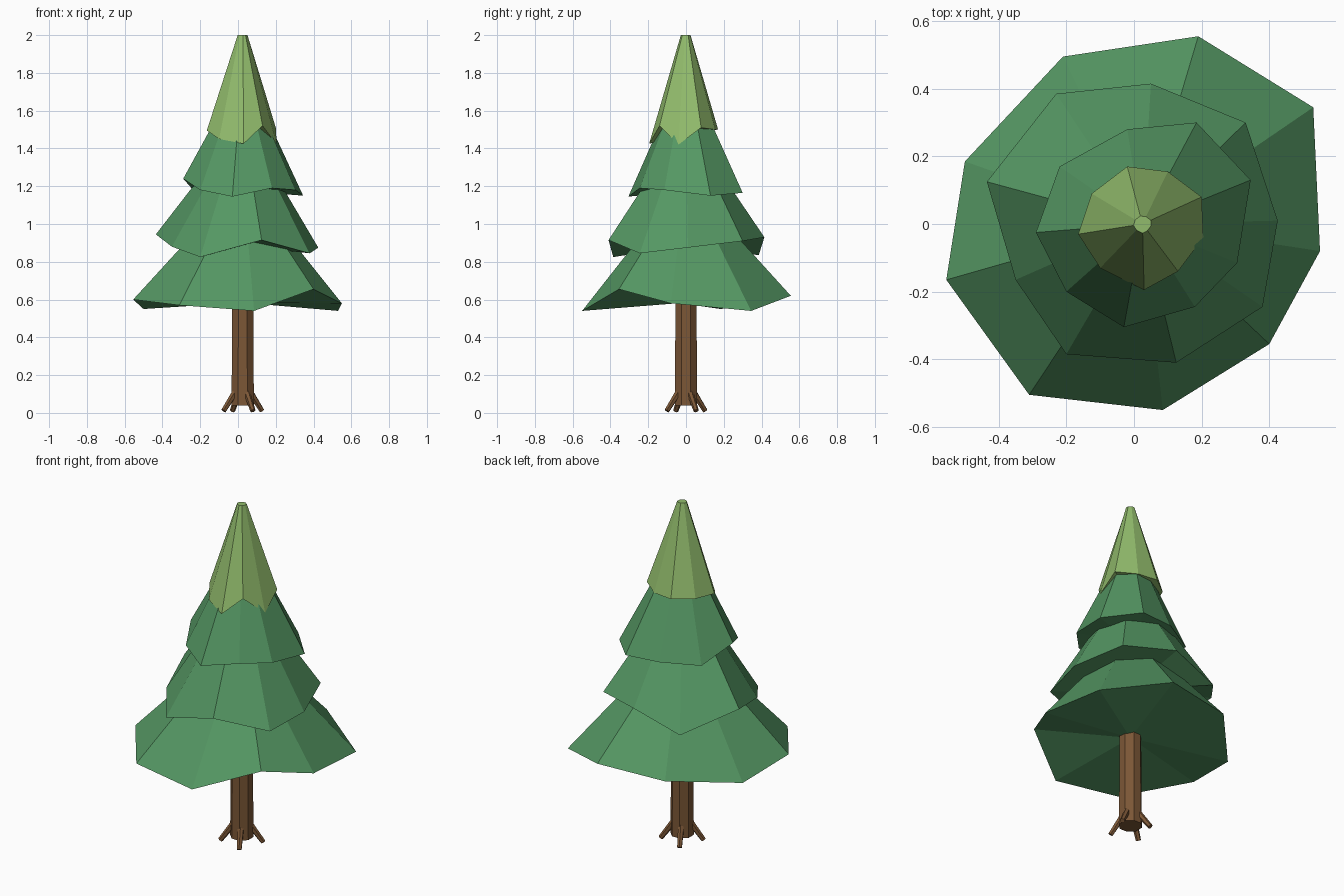
import bpy
import bmesh
from math import cos, sin, radians
from mathutils import Vector

old = bpy.data.objects.get("Cube")
if old:
    bpy.data.objects.remove(old, do_unlink=True)


def make_material(name, color):
    mat = bpy.data.materials.new(name)
    mat.use_nodes = True
    mat.diffuse_color = (*color, 1)
    mat.node_tree.nodes["Principled BSDF"].inputs["Base Color"].default_value = (*color, 1)
    return mat


pine_green = make_material("pine green", (0.09, 0.31, 0.125))
fresh_green = make_material("fresh green", (0.285, 0.5, 0.15))
bark_brown = make_material("bark brown", (0.2, 0.095, 0.037))

AXIS = Vector((0.025, 0, 0))


def add_object(name, bm, mat):
    bmesh.ops.recalc_face_normals(bm, faces=bm.faces)
    mesh = bpy.data.meshes.new(name)
    bm.to_mesh(mesh)
    bm.free()
    mesh.materials.append(mat)
    obj = bpy.data.objects.new(name, mesh)
    bpy.context.collection.objects.link(obj)
    return obj


def loft(bm, lower, upper):
    """Join two rings of vertices with quads."""
    n = len(lower)
    for i in range(n):
        j = (i + 1) % n
        bm.faces.new((lower[i], lower[j], upper[j], upper[i]))


def foliage_tier(name, rim, top_z, top_scale, mat):
    """Uneven skirt that narrows to a small flat top, closed underneath."""
    bm = bmesh.new()
    lower = [bm.verts.new(p) for p in rim]
    upper = []
    for x, y, z in rim:
        p = AXIS + (Vector((x, y, 0)) - AXIS) * top_scale
        upper.append(bm.verts.new((p.x, p.y, top_z)))
    loft(bm, lower, upper)
    bm.faces.new(upper)
    mean_z = sum(p[2] for p in rim) / len(rim)
    hub = bm.verts.new((AXIS.x, AXIS.y, mean_z))
    for i, v in enumerate(lower):
        bm.faces.new((v, hub, lower[(i + 1) % len(lower)]))
    return add_object(name, bm, mat)


def tapered_rod(name, start, end, r_start, r_end, sides, mat):
    """Faceted rod between two points."""
    start, end = Vector(start), Vector(end)
    turn = (end - start).to_track_quat("Z", "Y")
    bm = bmesh.new()
    rings = []
    for centre, r in ((start, r_start), (end, r_end)):
        ring = []
        for i in range(sides):
            a = radians(360 * (i + 0.5) / sides)
            ring.append(bm.verts.new(centre + turn @ Vector((r * cos(a), r * sin(a), 0))))
        bm.faces.new(ring)
        rings.append(ring)
    loft(bm, *rings)
    return add_object(name, bm, mat)


# Foliage, from the widest skirt up to the pale tip
foliage_tier("lower_foliage", [
    (0.19, 0.555, 0.62), (0.53, 0.345, 0.54), (0.55, -0.08, 0.58),
    (0.4, -0.355, 0.655), (0.085, -0.55, 0.54), (-0.31, -0.505, 0.57),
    (-0.555, -0.165, 0.6), (-0.5, 0.185, 0.55), (-0.21, 0.495, 0.6),
], 1.17, 0.1, pine_green)

foliage_tier("middle_foliage", [
    (0.05, 0.415, 0.93), (0.33, 0.3, 0.91), (0.425, 0.01, 0.875),
    (0.38, -0.245, 0.845), (0.125, -0.41, 0.915), (-0.2, -0.385, 0.825),
    (-0.35, -0.165, 0.88), (-0.435, 0.125, 0.945), (-0.23, 0.385, 0.835),
], 1.45, 0.15, pine_green)

foliage_tier("upper_foliage", [
    (-0.02, 0.28, 1.17), (0.185, 0.3, 1.165), (0.345, 0.13, 1.15),
    (0.305, -0.115, 1.18), (0.18, -0.245, 1.19), (-0.03, -0.305, 1.145),
    (-0.2, -0.2, 1.18), (-0.29, -0.025, 1.24), (-0.22, 0.17, 1.16),
], 1.7, 0.2, pine_green)

foliage_tier("tip_foliage", [
    (-0.02, 0.17, 1.5), (0.1, 0.155, 1.5), (0.2, 0.08, 1.51),
    (0.205, -0.04, 1.42), (0.13, -0.14, 1.52), (0.03, -0.195, 1.425),
    (-0.1, -0.13, 1.45), (-0.165, -0.03, 1.495), (-0.125, 0.09, 1.5),
], 2.0, 0.14, fresh_green)

# Trunk, hidden inside the foliage at the top
tapered_rod("trunk", AXIS + Vector((0, 0, 0.04)), AXIS + Vector((0, 0, 0.9)),
            0.064, 0.058, 8, bark_brown)

# Four splayed roots
for k in range(4):
    a = radians(90 * k - 62)
    out = Vector((cos(a), sin(a), 0))
    tapered_rod(f"root_{k + 1}", AXIS + out * 0.045 + Vector((0, 0, 0.11)),
                AXIS + out * 0.115 + Vector((0, 0, 0.011)), 0.018, 0.014, 6, bark_brown)
